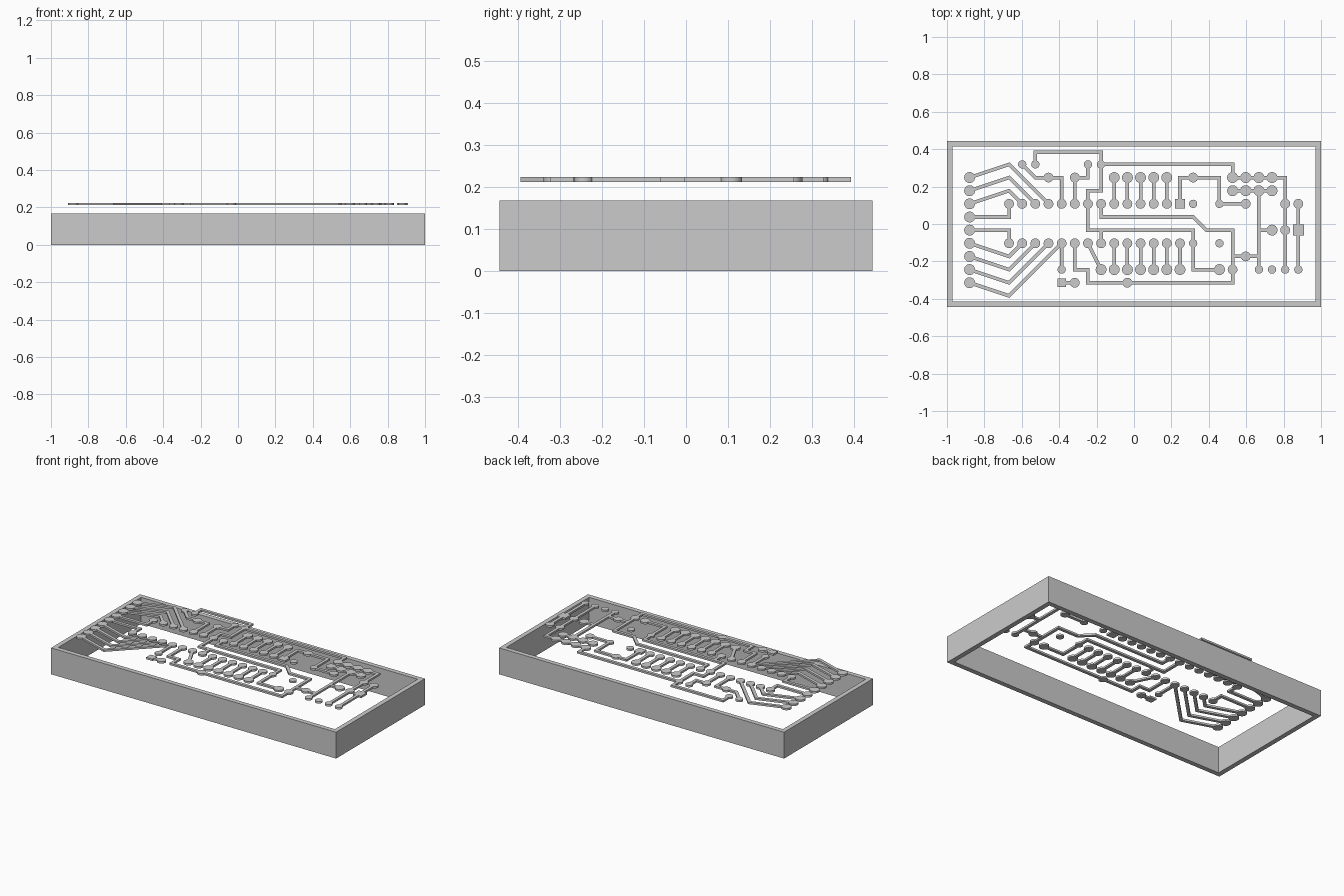
import bpy, bmesh
from mathutils import Matrix, Vector

cube = bpy.data.objects.get("Cube")
if cube:
    bpy.data.objects.remove(cube, do_unlink=True)

PITCH = 0.0703            # spacing of the pad grid
Z0, Z1 = 0.212, 0.224     # bottom and top of the copper layer
HALF = 0.0095             # half the trace width

grey = bpy.data.materials.new("plain grey")
grey.use_nodes = True
colour = (0.6, 0.6, 0.6, 1)
grey.diffuse_color = colour
grey.node_tree.nodes["Principled BSDF"].inputs["Base Color"].default_value = colour


def grid(i, j):
    return Vector((-0.668 + PITCH * i, -0.314 + PITCH * j))


def finish(bm, name):
    bmesh.ops.recalc_face_normals(bm, faces=bm.faces)
    mesh = bpy.data.meshes.new(name)
    bm.to_mesh(mesh)
    bm.free()
    mesh.materials.append(grey)
    obj = bpy.data.objects.new(name, mesh)
    bpy.context.collection.objects.link(obj)
    return obj


def prism(bm, outline, z0, z1):
    """Upright solid with the given flat outline."""
    low = [bm.verts.new((p[0], p[1], z0)) for p in outline]
    high = [bm.verts.new((p[0], p[1], z1)) for p in outline]
    bm.faces.new(low[::-1])
    bm.faces.new(high)
    for k in range(len(low)):
        n = (k + 1) % len(low)
        bm.faces.new((low[k], low[n], high[n], high[k]))


def trace(bm, points):
    """Mitred flat track along grid points."""
    pts = [grid(*p) for p in points]
    dirs = [(b - a).normalized() for a, b in zip(pts, pts[1:])]
    left, right = [], []
    for k, p in enumerate(pts):
        a, b = dirs[max(k - 1, 0)], dirs[min(k, len(dirs) - 1)]
        na, nb = Vector((-a.y, a.x)), Vector((-b.y, b.x))
        offset = (na + nb) * (HALF / (1 + na.dot(nb)))
        left.append(p + offset)
        right.append(p - offset)
    prism(bm, right + left[::-1], Z0, Z1)


# Open rectangular frame
bm = bmesh.new()
rings = []
for hx, hy in ((1, 0.445), (0.97, 0.415)):
    for z in (0, 0.167):
        rings.append([bm.verts.new((sx * hx, sy * hy, z))
                      for sx, sy in ((-1, -1), (1, -1), (1, 1), (-1, 1))])
for a, b in ((0, 1), (1, 3), (3, 2), (2, 0)):
    for k in range(4):
        n = (k + 1) % 4
        bm.faces.new((rings[a][k], rings[a][n], rings[b][n], rings[b][k]))
finish(bm, "frame")

# Round pads, grouped by radius
pads = {
    0.029: [(-3, j) for j in range(9)] + [(i, 8) for i in range(8, 13)]
    + [(i, 1) for i in range(7, 14)] + [(16, 1), (20, 4)]
    + [(i, j) for i in range(17, 21) for j in (7, 8)],
    0.026: [(i, 6) for i in range(13)] + [(i, 3) for i in range(14)]
    + [(14, 8), (18, 6), (21, 6), (22, 6), (21, 4), (18, 2), (17, 1),
       (5, 0), (9, 0), (3, 8), (5, 8)],
    0.022: [(i, 1) for i in range(19, 23)] + [(i, 9) for i in (1, 2, 6, 7)]
    + [(14, 6), (14, 3), (16, 3), (16, 6), (4, 1)],
}
bm = bmesh.new()
for radius, spots in pads.items():
    for spot in spots:
        centre = grid(*spot).to_3d()
        centre.z = (Z0 + Z1) / 2
        bmesh.ops.create_cone(bm, cap_ends=True, segments=32, radius1=radius,
                              radius2=radius, depth=Z1 - Z0,
                              matrix=Matrix.Translation(centre))
round_pads = finish(bm, "round_pads")
bpy.context.view_layer.objects.active = round_pads
round_pads.select_set(True)
bpy.ops.object.shade_smooth_by_angle()

# Square pads
bm = bmesh.new()
for i, j, h in ((13, 6, 0.026), (22, 4, 0.029), (4, 0, 0.022)):
    c = grid(i, j)
    prism(bm, [c + Vector((sx * h, sy * h))
               for sx, sy in ((-1, -1), (1, -1), (1, 1), (-1, 1))], Z0, Z1)
finish(bm, "square_pads")

# Fanned tracks from the left connector to the two pin rows
routes = [[(-3, 5), (0, 5), (0, 6)], [(-3, 4), (0, 4), (0, 3)]]
routes += [[(-3, 5 + k), (0, 6 + k), (k, 6)] for k in (1, 2, 3)]
routes += [[(-3, 4 - k), (0, 3 - k), (k, 3)] for k in (1, 2, 3, 4)]
# Straight links between pin rows
routes += [[(i, 6), (i, 8)] for i in range(8, 13)]
routes += [[(i, 3), (i, 1)] for i in range(8, 14)]
# Remaining tracks
routes += [
    [(1, 9), (2, 8), (4, 8), (4, 6)],
    [(6, 9), (6, 8), (5, 8), (5, 6)],
    [(2, 9), (2, 9.93), (7, 9.93), (7, 7), (6, 7), (6, 4), (14, 4), (14, 1), (16, 1)],
    [(7, 9), (17, 9), (17, 8)],
    [(7, 4), (7, 3)],
    [(7, 6), (7, 5), (14, 5), (15, 4), (17, 4), (17, 0), (6, 0), (6, 1), (5, 1), (5, 3)],
    [(6, 3), (7, 1)], [(4, 3), (4, 1)], [(4, 0), (5, 0)],
    [(13, 6), (13, 8), (16, 8), (16, 6), (18, 6)],
    [(17, 8), (21, 8), (21, 1)],
    [(17, 7), (20, 7)],
    [(22, 6), (22, 1)],
    [(17, 2), (19, 2)], [(19, 1), (19, 7)], [(19, 4), (20, 4)],
]
bm = bmesh.new()
for route in routes:
    trace(bm, route)
finish(bm, "traces")
